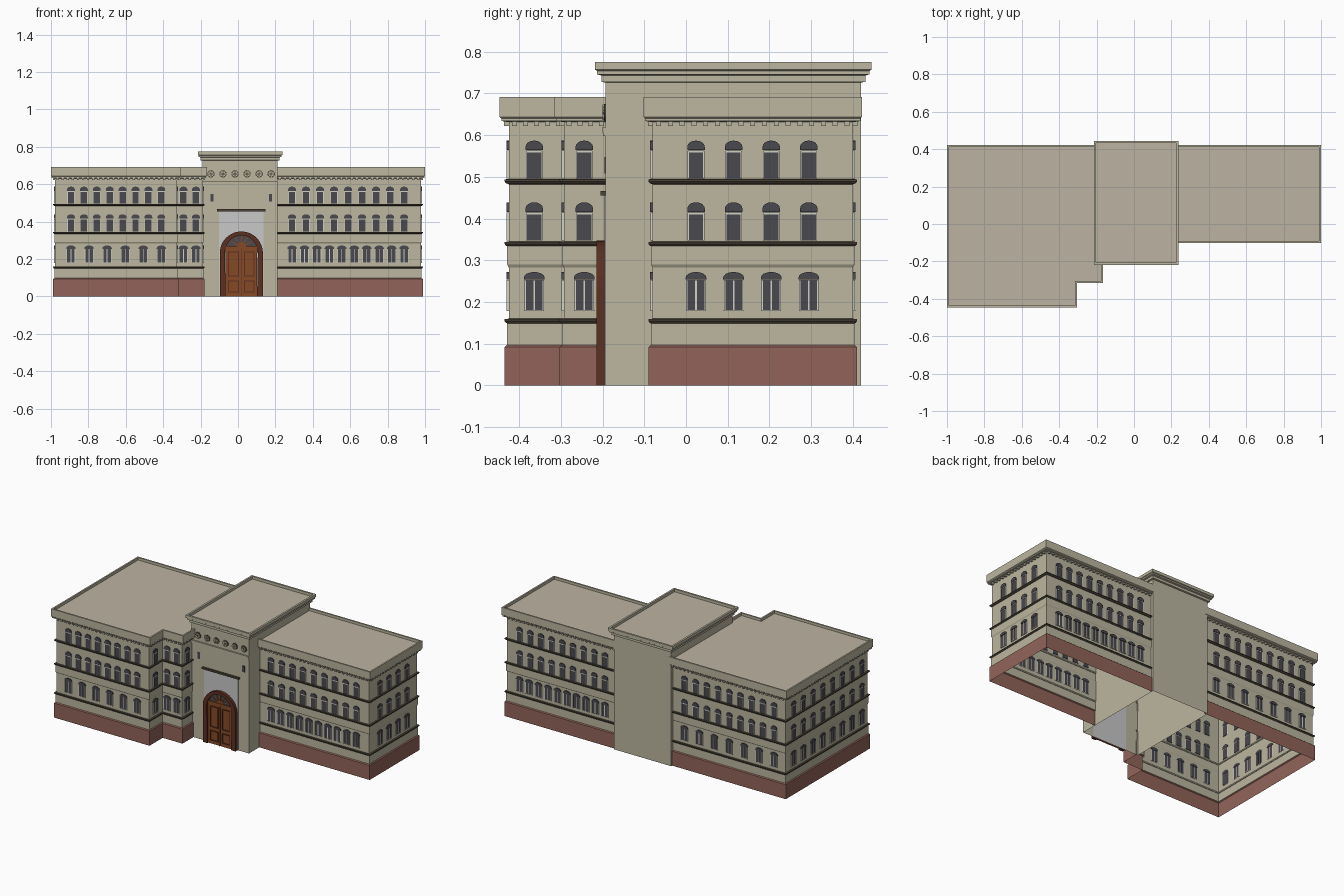
import bpy, bmesh, math
from mathutils import Matrix, Vector

if "Cube" in bpy.data.objects:
    bpy.data.objects.remove(bpy.data.objects["Cube"])


def mat(name, r, g, b):
    m = bpy.data.materials.new(name)
    lin = [((c / 255 + 0.055) / 1.055) ** 2.4 for c in (r, g, b)]
    m.diffuse_color = (*lin, 1)
    m.use_nodes = True
    m.node_tree.nodes["Principled BSDF"].inputs["Base Color"].default_value = m.diffuse_color
    return m


CREAM = mat("cream_stone", 188, 183, 160)
ROOF = mat("roof_stone", 188, 179, 162)
RED = mat("red_plinth", 146, 100, 90)
DARK = mat("dark_moulding", 76, 69, 56)
GLASS = mat("window_glass", 74, 72, 78)
WHITE = mat("pale_frame", 212, 210, 200)
GREY = mat("pale_grey_panel", 200, 200, 202)
WOOD = mat("door_wood", 134, 74, 38)
DWOOD = mat("dark_wood", 92, 47, 32)


def finish(bm, name, *mats):
    me = bpy.data.meshes.new(name)
    bm.to_mesh(me)
    bm.free()
    for m in mats:
        me.materials.append(m)
    ob = bpy.data.objects.new(name, me)
    bpy.context.collection.objects.link(ob)
    return ob


def edge_normal(a, b):
    d = (Vector(b) - Vector(a)).normalized()
    return Vector((d.y, -d.x))


def sweep(name, path, profile, material, closed=False, cap=None):
    """Sweep an (outward offset, height) profile round a right-angled plan."""
    bm = bmesh.new()
    n = len(path)
    edges = [(i, (i + 1) % n) for i in range(n if closed else n - 1)]
    rings = []
    for off, z in profile:
        ring = []
        for i, p in enumerate(path):
            s = Vector((0, 0))
            for e in edges:
                if i in e:
                    s += edge_normal(path[e[0]], path[e[1]])
            ring.append(bm.verts.new((p[0] + s.x * off, p[1] + s.y * off, z)))
        rings.append(ring)
    for lo, hi in zip(rings, rings[1:]):
        for i, j in edges:
            bm.faces.new((lo[i], lo[j], hi[j], hi[i]))
    if cap:
        bm.faces.new(rings[-1]).material_index = 1
    return finish(bm, name, material, *([cap] if cap else []))


def prism(bm, pts, y0, y1, M=Matrix()):
    """Extrude an (x, z) outline between depths y0 and y1."""
    a = [bm.verts.new(M @ Vector((x, y0, z))) for x, z in pts]
    b = [bm.verts.new(M @ Vector((x, y1, z))) for x, z in pts]
    n = len(pts)
    fs = [bm.faces.new(a), bm.faces.new(b[::-1])]
    fs += [bm.faces.new((a[i], b[i], b[(i + 1) % n], a[(i + 1) % n])) for i in range(n)]
    bmesh.ops.recalc_face_normals(bm, faces=fs)


def rect(x0, x1, z0, z1):
    return [(x0, z0), (x1, z0), (x1, z1), (x0, z1)]


def arc(cx, cz, rx, rz, n):
    return [(cx + rx * math.cos(math.pi * i / n), cz + rz * math.sin(math.pi * i / n))
            for i in range(n + 1)]


# Wing plans, run counter-clockwise and left open where they meet the tower
LEFT = [(-0.175, 0.40), (-0.978, 0.40), (-0.978, -0.425), (-0.327, -0.425),
        (-0.327, -0.293), (-0.188, -0.293), (-0.188, -0.19)]
RIGHT = [(0.21, -0.08), (0.978, -0.08), (0.978, 0.40), (0.21, 0.40)]

for side, path in (("left", LEFT), ("right", RIGHT)):
    sweep(side + "_plinth", path, [(0.010, 0), (0.010, 0.092), (0.004, 0.097)], RED)
    sweep(side + "_walls", path,
          [(0.004, 0.097), (0.004, 0.15), (0, 0.155), (0, 0.283), (0.004, 0.29),
           (0.004, 0.335), (0, 0.34), (0, 0.632)], CREAM)
    for k, z in enumerate((0.154, 0.339, 0.489)):
        sweep(f"{side}_band_{k + 1}", path,
              [(0, z - 0.007), (0.007, z - 0.004), (0.010, z), (0.010, z + 0.005),
               (0, z + 0.006)], DARK)
    sweep(side + "_cornice_and_roof", path,
          [(0, 0.631), (0.018, 0.634), (0.018, 0.640), (0.022, 0.644), (0.022, 0.692),
           (0.012, 0.692), (0.012, 0.676)], CREAM, cap=ROOF)
    # Dentils below the cornice
    bm = bmesh.new()
    for a, b in zip(path, path[1:]):
        nrm = edge_normal(a, b)
        length = (Vector(b) - Vector(a)).length
        count = max(2, round(length / 0.0275))
        ang = math.atan2(nrm.x, -nrm.y)
        for i in range(count):
            p = Vector(a).lerp(Vector(b), (i + 0.5) / count)
            M = Matrix.Translation((p.x, p.y, 0)) @ Matrix.Rotation(ang, 4, 'Z')
            prism(bm, rect(-0.006, 0.006, 0.622, 0.634), 0, -0.011, M)
    finish(bm, side + "_dentils", CREAM)

# Windows: shared meshes for glass, frames and arched heads
glass, frames, heads = bmesh.new(), bmesh.new(), bmesh.new()


def tall_window(M, z):
    prism(glass, rect(-0.018, 0.018, z, z + 0.062), 0.003, -0.003, M)
    for s in (-1, 1):
        prism(frames, rect(s * 0.0185 - 0.0015, s * 0.0185 + 0.0015, z, z + 0.066), 0.002, -0.005, M)
    prism(frames, rect(-0.018, 0.018, z + 0.062, z + 0.067), 0.002, -0.005, M)
    prism(heads, [(-0.021, z + 0.068), (0.021, z + 0.068)] + arc(0, z + 0.076, 0.021, 0.015, 8),
          0.003, -0.006, M)


def double_window(M, z):
    for s in (-1, 1):
        prism(glass, rect(s * 0.011 - 0.009, s * 0.011 + 0.009, z + 0.003, z + 0.075), 0.003, -0.003, M)
        prism(frames, rect(s * 0.0215 - 0.0015, s * 0.0215 + 0.0015, z, z + 0.075), 0.002, -0.005, M)
    prism(frames, rect(-0.002, 0.002, z, z + 0.075), 0.002, -0.005, M)
    prism(frames, rect(-0.024, 0.024, z, z + 0.003), 0.002, -0.006, M)
    prism(heads, [(-0.025, z + 0.076), (0.025, z + 0.076)] + arc(0, z + 0.08, 0.025, 0.014, 8),
          0.003, -0.006, M)


def facade(start, end, turn, upper, lower):
    M0 = Matrix.Rotation(math.radians(turn), 4, 'Z')
    a, b = Vector((*start, 0)), Vector((*end, 0))
    for count, kind, levels in ((upper, tall_window, (0.496, 0.348)),
                                (lower, double_window, (0.178,))):
        for i in range(count):
            M = Matrix.Translation(a.lerp(b, i / max(1, count - 1))) @ M0
            for z in levels:
                kind(M, z)


facade((-0.893, -0.425), (-0.41, -0.425), 0, 8, 6)      # left wing front
facade((-0.292, -0.293), (-0.225, -0.293), 0, 2, 2)     # stepped bay front
facade((-0.327, -0.364), (-0.327, -0.364), 90, 1, 1)    # step returns
facade((-0.188, -0.244), (-0.188, -0.244), 90, 1, 1)
facade((-0.978, -0.364), (-0.978, 0.32), -90, 8, 8)     # left end
facade((-0.90, 0.40), (-0.27, 0.40), 180, 9, 7)         # left wing back
facade((0.289, -0.08), (0.888, -0.08), 0, 9, 10)        # right wing front
facade((0.978, 0.024), (0.978, 0.2945), 90, 4, 4)       # right end
facade((0.289, 0.40), (0.888, 0.40), 180, 9, 10)        # right wing back

# Central tower
TOWER = [(-0.19, -0.193), (0.212, -0.193), (0.212, 0.42), (-0.19, 0.42)]
F = -0.193
CX = 0.018
sweep("tower_walls", TOWER, [(0, 0), (0, 0.728)], CREAM, closed=True)
sweep("tower_cornice_and_roof", TOWER,
      [(0, 0.726), (0.010, 0.728), (0.010, 0.743), (0.020, 0.746), (0.020, 0.754),
       (0.025, 0.757), (0.025, 0.775), (0.013, 0.775), (0.013, 0.758)],
      CREAM, closed=True, cap=ROOF)

bm = bmesh.new()
prism(bm, rect(-0.19, 0.212, 0.598, 0.606), F, F - 0.006)
prism(bm, rect(-0.19, 0.212, 0.606, 0.618), F, F - 0.009)
finish(bm, "tower_ledge", CREAM)

# Small slit windows
for s in (-1, 1):
    x = CX + s * 0.157
    prism(glass, rect(x - 0.008, x + 0.008, 0.508, 0.548), F + 0.003, F - 0.003)
finish(glass, "window_panes", GLASS)
finish(frames, "window_frames", WHITE)
finish(heads, "window_heads", GLASS)

# Rosette frieze
disc, petals = bmesh.new(), bmesh.new()
for i in range(6):
    x, z = -0.145 + i * 0.0645, 0.655
    full = [(x + 0.02 * math.cos(t * math.pi / 8), z + 0.02 * math.sin(t * math.pi / 8)) for t in range(16)]
    prism(disc, full, F, F - 0.004)
    for k in range(8):
        M = Matrix.Translation((x, 0, z)) @ Matrix.Rotation(k * math.pi / 4, 4, 'Y')
        prism(petals, [(0, 0.003), (0.004, 0.012), (0, 0.019), (-0.004, 0.012)], F - 0.003, F - 0.007, M)
finish(disc, "rosette_discs", DARK)
finish(petals, "rosette_petals", CREAM)

# Portal: pale panel, lintel, arched frame, doors and fanlight
bm = bmesh.new()
prism(bm, rect(CX - 0.119, CX + 0.119, 0, 0.456), F + 0.002, F - 0.003)
finish(bm, "portal_panel", GREY)
bm = bmesh.new()
prism(bm, rect(CX - 0.13, CX + 0.13, 0.455, 0.466), F, F - 0.012)
finish(bm, "portal_lintel", DARK)

SP = 0.232
bm = bmesh.new()
outer = [(CX + 0.115, 0)] + arc(CX, SP, 0.115, 0.115, 24) + [(CX - 0.115, 0)]
inner = [(CX + 0.084, 0)] + arc(CX, SP, 0.088, 0.094, 24) + [(CX - 0.084, 0)]
prism(bm, outer + inner[::-1], F, F - 0.022)
finish(bm, "door_frame", DWOOD)

bm = bmesh.new()
prism(bm, arc(CX, SP, 0.09, 0.096, 20), F, F - 0.008)
finish(bm, "fanlight_glass", GLASS)

bm = bmesh.new()
for s in (-1, 1):
    prism(bm, rect(CX + s * 0.0425 - 0.0415, CX + s * 0.0425 + 0.0415, 0, 0.255), F, F - 0.012)
prism(bm, rect(CX - 0.086, CX + 0.086, 0.255, 0.27), F, F - 0.017)
for k in range(1, 6):
    M = Matrix.Translation((CX, 0, 0.262)) @ Matrix.Rotation(math.pi / 2 - k * math.pi / 6, 4, 'Y')
    prism(bm, rect(-0.003, 0.003, 0, 0.064), F, F - 0.013, M)
prism(bm, arc(CX, 0.268, 0.025, 0.022, 10), F, F - 0.014)
finish(bm, "door_leaves", WOOD)

bm = bmesh.new()
for s in (-1, 1):
    c = CX + s * 0.042
    for z0, z1 in ((0.02, 0.085), (0.105, 0.24)):
        o, i = rect(c - 0.029, c + 0.029, z0, z1), rect(c - 0.023, c + 0.023, z0 + 0.006, z1 - 0.006)
        for k in range(4):
            j = (k + 1) % 4
            prism(bm, [o[k], o[j], i[j], i[k]], F - 0.011, F - 0.016)
prism(bm, rect(CX - 0.002, CX + 0.002, 0, 0.255), F - 0.011, F - 0.016)
finish(bm, "door_panel_mouldings", DWOOD)
